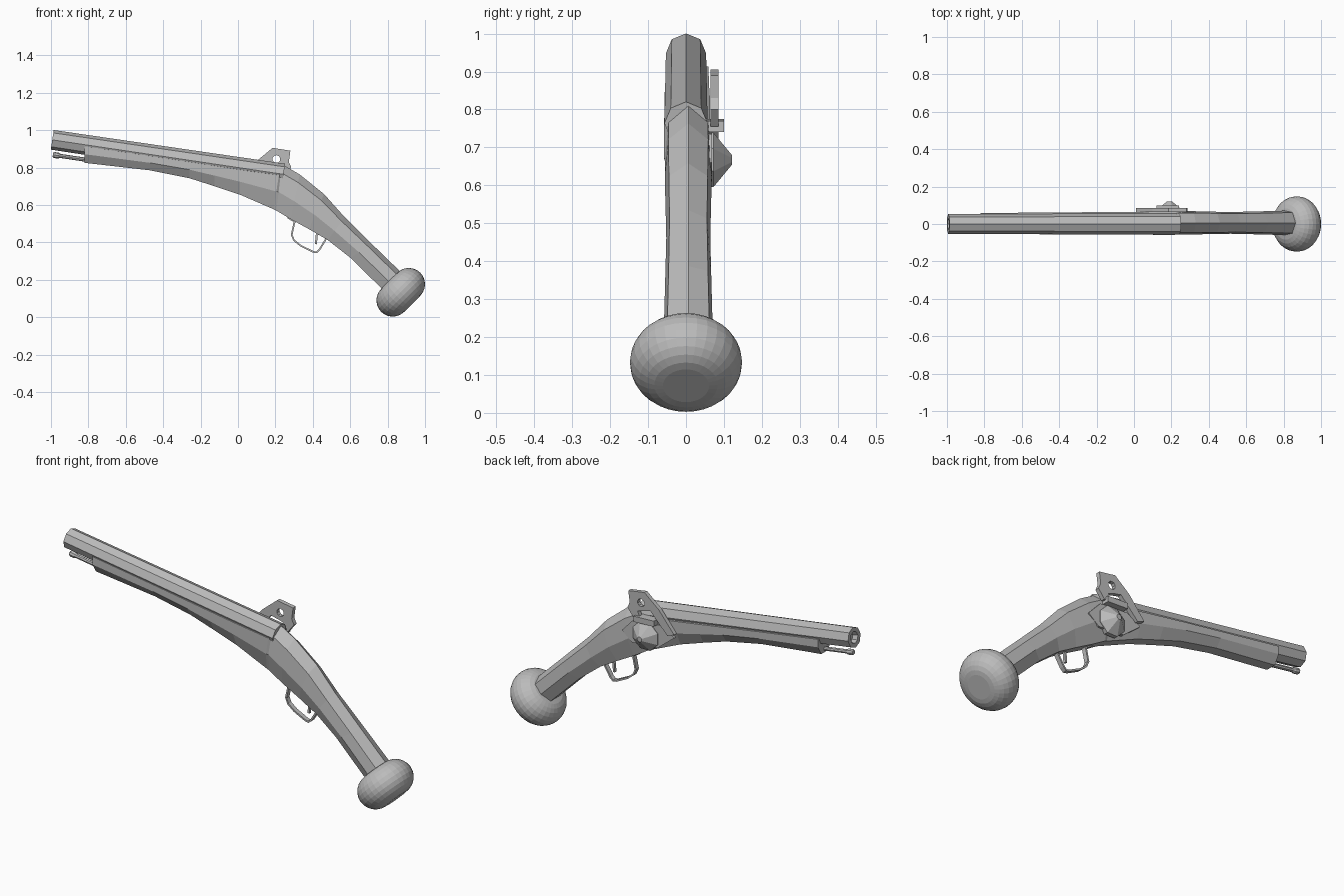
import bpy, bmesh, math
from mathutils import Vector, Matrix

cube = bpy.data.objects.get("Cube")
if cube:
    bpy.data.objects.remove(cube)

grey = bpy.data.materials.new("plain grey")
grey.use_nodes = True
grey.diffuse_color = (0.5, 0.5, 0.5, 1)
grey.node_tree.nodes["Principled BSDF"].inputs["Base Color"].default_value = (0.5, 0.5, 0.5, 1)


def finish(name, bm):
    bmesh.ops.recalc_face_normals(bm, faces=bm.faces)
    mesh = bpy.data.meshes.new(name)
    bm.to_mesh(mesh)
    bm.free()
    mesh.materials.append(grey)
    obj = bpy.data.objects.new(name, mesh)
    bpy.context.collection.objects.link(obj)
    return obj


def loft(name, rings):
    """Skin a list of equal-length point rings and cap both ends."""
    bm = bmesh.new()
    loops = [[bm.verts.new(p) for p in ring] for ring in rings]
    n = len(loops[0])
    for a, b in zip(loops, loops[1:]):
        for i in range(n):
            j = (i + 1) % n
            bm.faces.new((a[i], a[j], b[j], b[i]))
    bm.faces.new(loops[0])
    bm.faces.new(loops[-1])
    return finish(name, bm)


def turned(name, start, axis, profile, sides, phase=0.0):
    """Lathe (distance, radius) pairs around an axis; angle zero points up."""
    axis = Vector(axis).normalized()
    side = axis.cross(Vector((0, 0, 1))).normalized()
    up = side.cross(axis)
    rings = []
    for d, r in profile:
        ring = []
        for i in range(sides):
            a = 2 * math.pi * (i + phase) / sides
            ring.append(Vector(start) + axis * d + (up * math.cos(a) + side * math.sin(a)) * r)
        rings.append(ring)
    return loft(name, rings)


def plate(name, outline, y0, y1):
    """Extrude an x-z outline between two y positions."""
    return loft(name, [[(x, y, z) for x, z in outline] for y in (y0, y1)])


def strip(name, points, width, thickness, y=0.005):
    """Sweep a small rectangular bar along an x-z path."""
    pts = [Vector((x, y, z)) for x, z in points]
    rings = []
    for i, p in enumerate(pts):
        t = (pts[min(i + 1, len(pts) - 1)] - pts[max(i - 1, 0)]).normalized()
        n = Vector((-t.z, 0, t.x)) * thickness / 2
        w = Vector((0, width / 2, 0))
        rings.append([p + n + w, p + n - w, p - n - w, p - n + w])
    return loft(name, rings)


# Barrel: eight sides, one edge on top
def barrel_z(x):
    return 0.80 - 0.149 * x


barrel_axis = Vector((1, 0, -0.149)).normalized()
turned("barrel", (-0.993, 0, barrel_z(-0.993)), barrel_axis,
       [(0.03, 0.028), (0, 0.03), (0, 0.053), (1.25, 0.057)], 8)

# Ramrod with a rounded tip
turned("ramrod", (-0.99, 0, 0.868), barrel_axis,
       [(0, 0.011), (0.008, 0.016), (0.03, 0.016), (0.04, 0.011), (0.25, 0.011)], 8)

# Stock: flat-topped under the barrel, ridged along the grip
FORE = [(0, 1), (1, 0.96), (1, 0.5), (0.5, 0)]
GRIP = [(0, 1), (0.85, 0.82), (1, 0.4), (0.55, 0)]


def section(shape, top, bottom, width, y):
    half = [(w * width, f) for w, f in shape]
    full = half + [(-w, f) for w, f in reversed(half[1:])]
    return [(bottom[0] + (top[0] - bottom[0]) * f, y + w,
             bottom[1] + (top[1] - bottom[1]) * f) for w, f in full]


fore = [(-0.82, 0.825, 0.056), (-0.47, 0.785, 0.058), (-0.26, 0.743, 0.06),
        (-0.125, 0.70, 0.06), (0.01, 0.655, 0.06), (0.19, 0.577, 0.061)]
rings = [section(FORE, (x + 0.03 * (x > 0.1), barrel_z(x) - 0.005), (x, z), w, 0.003)
         for x, z, w in fore]
grip = [((0.235, 0.818), (0.205, 0.57), 0.061), ((0.33, 0.763), (0.28, 0.525), 0.062),
        ((0.46, 0.658), (0.38, 0.47), 0.06), ((0.57, 0.535), (0.48, 0.412), 0.058),
        ((0.72, 0.387), (0.60, 0.318), 0.061), ((0.89, 0.222), (0.80, 0.122), 0.066)]
rings += [section(GRIP, t, b, w, 0.006) for t, b, w in grip]
loft("stock", rings)

# Pommel: rounded disc across the end of the grip
cap, bulge, steps = 0.061, 0.087, 12
profile = [(-bulge * math.cos(math.pi * i / steps), cap + bulge * math.sin(math.pi * i / steps))
           for i in range(steps + 1)]
pommel = turned("pommel", (0.87, 0, 0.133), (0.7, 0, -0.7), profile, 32)

# Lock on the left side: plate, wheel cover, pan
plate("lock_plate", [(0.02, 0.70), (0.10, 0.745), (0.26, 0.735), (0.33, 0.66),
                     (0.27, 0.61), (0.12, 0.62)], 0.05, 0.069)
turned("wheel_cover", (0.19, 0.05, 0.667), (0, 1, 0),
       [(0, 0.078), (0.022, 0.078), (0.071, 0.014)], 8, 0.5)
plate("priming_pan", [(0.12, 0.745), (0.12, 0.775), (0.24, 0.77), (0.24, 0.74)], 0.045, 0.10)

# Cock: hooked arm standing above the pan, with a round eye
cock = plate("cock", [(0.01, 0.725), (0.10, 0.835), (0.185, 0.905), (0.28, 0.89),
                      (0.272, 0.83), (0.285, 0.80), (0.25, 0.755), (0.21, 0.76),
                      (0.225, 0.795), (0.195, 0.805), (0.15, 0.815), (0.05, 0.71)],
             0.064, 0.086)
cutter = turned("cock_eye_cutter", (0.205, 0, 0.845), (0, 1, 0), [(0, 0.021), (0.2, 0.021)], 10)
cutter.hide_render = True
cutter.hide_viewport = True
cutter.display_type = 'WIRE'
hole = cock.modifiers.new("eye", 'BOOLEAN')
hole.operation = 'DIFFERENCE'
hole.solver = 'EXACT'
hole.object = cutter

# Trigger guard and trigger
strip("trigger_guard", [(0.31, 0.53), (0.30, 0.50), (0.287, 0.44), (0.30, 0.41), (0.335, 0.382),
                        (0.40, 0.35), (0.42, 0.346), (0.435, 0.36), (0.475, 0.425)], 0.024, 0.009)
strip("guard_foot", [(0.265, 0.535), (0.31, 0.508)], 0.026, 0.012)
strip("trigger", [(0.44, 0.47), (0.42, 0.435), (0.417, 0.39)], 0.014, 0.011)
